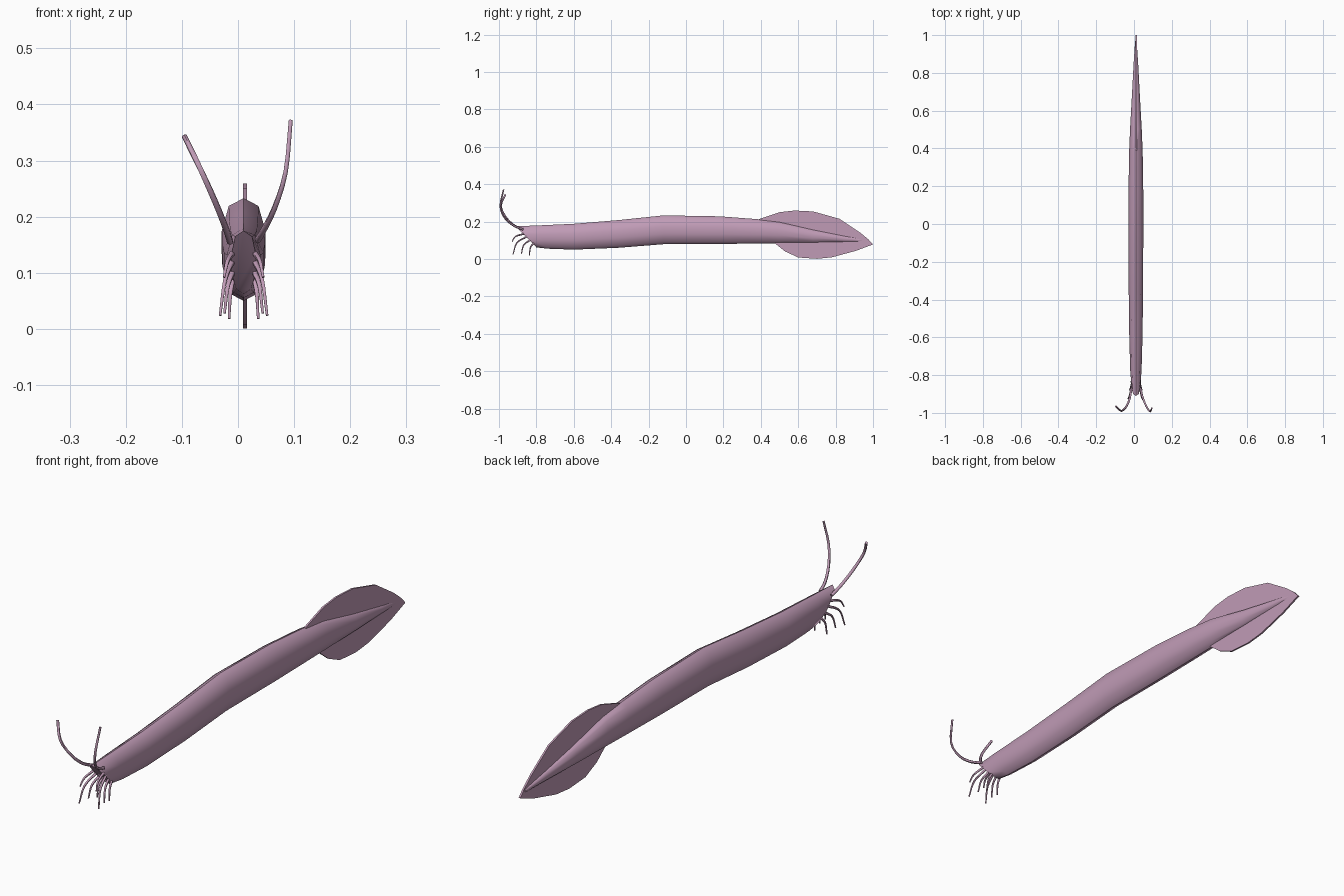
import bpy, bmesh, math
from mathutils import Vector

if "Cube" in bpy.data.objects:
    bpy.data.objects.remove(bpy.data.objects["Cube"])

CX = 0.01  # body centre line

skin = bpy.data.materials.new("mauve skin")
skin.diffuse_color = (0.53, 0.33, 0.47, 1)
skin.use_nodes = True
skin.node_tree.nodes["Principled BSDF"].inputs["Base Color"].default_value = skin.diffuse_color


def finish(name, bm, angle=40):
    bmesh.ops.recalc_face_normals(bm, faces=bm.faces)
    me = bpy.data.meshes.new(name)
    bm.to_mesh(me)
    bm.free()
    me.materials.append(skin)
    ob = bpy.data.objects.new(name, me)
    bpy.context.collection.objects.link(ob)
    bpy.ops.object.select_all(action='DESELECT')
    ob.select_set(True)
    bpy.context.view_layer.objects.active = ob
    bpy.ops.object.shade_smooth_by_angle(angle=math.radians(angle))
    return ob


def loft(bm, rings):
    rows = [[bm.verts.new(p) for p in r] for r in rings]
    n = len(rows[0])
    for a, b in zip(rows, rows[1:]):
        for i in range(n):
            j = (i + 1) % n
            bm.faces.new((a[i], a[j], b[j], b[i]))
    bm.faces.new(rows[0][::-1])
    bm.faces.new(rows[-1])


# Body: eight-sided tube; each station is y_top, y_bottom, z_bottom, z_top, half width
stations = [
    (-0.91, -0.80, 0.062, 0.175, 0.022),
    (-0.80, -0.74, 0.055, 0.179, 0.030),
    (-0.60, -0.60, 0.050, 0.188, 0.035),
    (-0.36, -0.36, 0.060, 0.208, 0.038),
    (-0.12, -0.12, 0.079, 0.233, 0.039),
    (0.18, 0.18, 0.080, 0.228, 0.039),
    (0.38, 0.38, 0.083, 0.213, 0.036),
    (0.50, 0.50, 0.084, 0.200, 0.031),
    (0.68, 0.68, 0.086, 0.158, 0.021),
    (0.85, 0.85, 0.090, 0.124, 0.012),
    (0.97, 0.97, 0.090, 0.102, 0.004),
]
# Unit cross-section: sideways, upward (0 = belly, 1 = back)
section = [(0, 1), (0.68, 0.91), (1, 0.62), (1, 0.36),
           (0.6, 0.08), (0, 0), (-0.6, 0.08), (-1, 0.36), (-1, 0.62), (-0.68, 0.91)]
bm = bmesh.new()
loft(bm, [[(CX + u * w, yb + (yt - yb) * v, zb + (zt - zb) * v) for u, v in section]
          for yt, yb, zb, zt, w in stations])
finish("body", bm, 50)

# Tail fin: thin leaf-shaped plate standing on the centre line
outline = [(0.39, 0.213), (0.50, 0.250), (0.58, 0.259), (0.68, 0.254), (0.82, 0.215),
           (0.93, 0.142), (0.975, 0.105), (1.0, 0.078), (0.91, 0.044), (0.78, 0.009),
           (0.70, 0.001), (0.60, 0.008), (0.53, 0.040), (0.475, 0.084)]
bm = bmesh.new()
sheet = bm.faces.new([bm.verts.new((CX - 0.001, y, z)) for y, z in outline])
out = bmesh.ops.extrude_face_region(bm, geom=[sheet])
moved = [g for g in out["geom"] if isinstance(g, bmesh.types.BMVert)]
bmesh.ops.translate(bm, verts=moved, vec=(0.007, 0, 0))
finish("tail_fin", bm, 30)


def tube(name, pts, r0, r1, sides=6, steps=3):
    """Tapered feeler through the given points, smoothed by spline sampling."""
    P = [Vector(p) for p in pts]
    P = [2 * P[0] - P[1]] + P + [2 * P[-1] - P[-2]]
    path = []
    for k in range(1, len(P) - 2):
        a, b, c, d = P[k - 1:k + 3]
        for s in range(steps):
            t = s / steps
            path.append(0.5 * (2 * b + (c - a) * t + (2 * a - 5 * b + 4 * c - d) * t * t
                               + (3 * b - a - 3 * c + d) * t ** 3))
    path.append(P[-2])
    rings = []
    for i, p in enumerate(path):
        d = (path[min(i + 1, len(path) - 1)] - path[max(i - 1, 0)]).normalized()
        e = d.cross(Vector((1, 0, 0))).normalized()
        f = d.cross(e)
        r = r0 + (r1 - r0) * i / (len(path) - 1)
        rings.append([p + r * (math.cos(q) * e + math.sin(q) * f)
                      for q in (2 * math.pi * k / sides for k in range(sides))])
    bm = bmesh.new()
    loft(bm, rings)
    finish(name, bm, 60)


# Long antennae, each with its own bend
tube("antenna_right", [(0.035, -0.87, 0.158), (0.045, -0.915, 0.175), (0.065, -0.965, 0.215),
                       (0.085, -0.993, 0.28), (0.094, -0.975, 0.372)], 0.006, 0.004)
tube("antenna_left", [(-0.014, -0.87, 0.155), (-0.022, -0.92, 0.18), (-0.04, -0.965, 0.225),
                      (-0.067, -0.99, 0.285), (-0.096, -0.965, 0.344)], 0.006, 0.005)

# Mouth whiskers: root y, root z, tip y, tip z, sideways reach of the tip
whiskers = [(-0.865, 0.135, -0.930, 0.092, 0.035),
            (-0.850, 0.120, -0.925, 0.024, 0.042),
            (-0.835, 0.100, -0.880, 0.028, 0.034),
            (-0.815, 0.085, -0.838, 0.018, 0.026)]
for side, label in ((-1, "left"), (1, "right")):
    for i, (y0, z0, y1, z1, reach) in enumerate(whiskers):
        x0, x1 = CX + side * 0.02, CX + side * reach
        mid = (x0 * 0.4 + x1 * 0.6, y0 + (y1 - y0) * 0.72, z0 + (z1 - z0) * 0.35)
        tube(f"whisker_{label}_{i + 1}", [(x0, y0, z0), mid, (x1, y1, z1)], 0.005, 0.0025, 6, 4)
